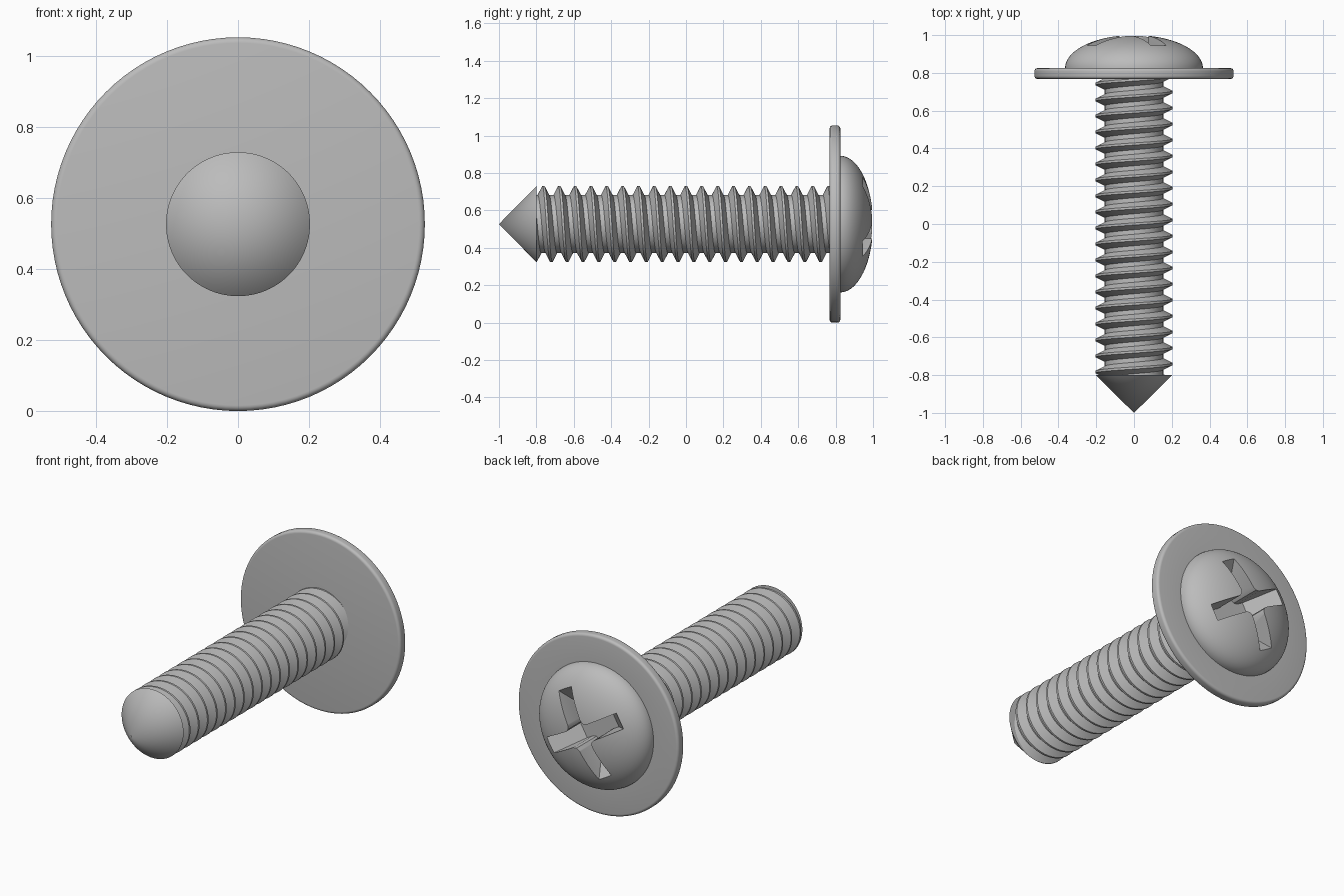
import bpy, bmesh, math
from mathutils import Vector

if "Cube" in bpy.data.objects:
    bpy.data.objects.remove(bpy.data.objects["Cube"], do_unlink=True)

AXIS_Z = 0.527      # height of the screw axis
SEGS = 96
CREST, ROOT, PITCH = 0.203, 0.155, 0.0847
TIP_BASE, HEAD_BACK = -0.8, 0.768

steel = bpy.data.materials.new("steel_grey")
steel.use_nodes = True
GREY = (0.5, 0.5, 0.5, 1)
steel.diffuse_color = GREY
steel.node_tree.nodes["Principled BSDF"].inputs["Base Color"].default_value = GREY


def make_object(name, bm, angle=30):
    bmesh.ops.remove_doubles(bm, verts=bm.verts, dist=1e-5)
    bmesh.ops.recalc_face_normals(bm, faces=bm.faces)
    mesh = bpy.data.meshes.new(name)
    bm.to_mesh(mesh)
    bm.free()
    mesh.materials.append(steel)
    obj = bpy.data.objects.new(name, mesh)
    bpy.context.collection.objects.link(obj)
    obj.location.z = AXIS_Z
    smooth(obj, angle)
    return obj


def smooth(obj, angle):
    bpy.ops.object.select_all(action="DESELECT")
    obj.select_set(True)
    bpy.context.view_layer.objects.active = obj
    bpy.ops.object.shade_smooth_by_angle(angle=math.radians(angle))


def lathe(name, profile):
    """Spin (radius, y) points around the y axis."""
    bm = bmesh.new()
    verts = [bm.verts.new((r, y, 0)) for r, y in profile]
    edges = [bm.edges.new(pair) for pair in zip(verts, verts[1:])]
    bmesh.ops.spin(bm, geom=verts + edges, cent=(0, 0, 0), axis=(0, 1, 0),
                   angle=math.tau, steps=SEGS, use_merge=True)
    return make_object(name, bm)


# Head: rounded flange and elliptical dome in one profile
FLANGE_R, FLANGE_FRONT, DOME_R = 0.527, 0.825, 0.365
ROUND = 0.016
profile = [(0, HEAD_BACK)]
for y, start in ((HEAD_BACK + ROUND, -90), (FLANGE_FRONT - ROUND, 0)):
    for i in range(6):
        a = math.radians(start + 18 * i)
        profile.append((FLANGE_R - ROUND + ROUND * math.cos(a), y + ROUND * math.sin(a)))
for i in range(25):
    a = math.pi / 2 * i / 24
    profile.append((DOME_R * math.cos(a), FLANGE_FRONT + (1 - FLANGE_FRONT) * math.sin(a)))
profile[-1] = (0, 1)
head = lathe("head", profile)

# Pointed tip
lathe("tip", [(0, -1), (CREST, TIP_BASE), (0, TIP_BASE)])

# Threaded shaft: a ridge profile swept along a helix, trimmed flat at both ends
ridge = [(-0.5, ROOT), (-0.36, ROOT), (-0.07, CREST), (0.07, CREST), (0.36, ROOT)]
bm = bmesh.new()
turns = range(-11, 12)
columns = []
for s in range(SEGS + 1):
    a = math.tau * s / SEGS
    column = []
    for k in turns:
        for offset, r in ridge:
            y = (k + offset + s / SEGS) * PITCH
            column.append(bm.verts.new((r * math.sin(a), y, r * math.cos(a))))
    columns.append(column)
for left, right in zip(columns, columns[1:]):
    for i in range(len(left) - 1):
        bm.faces.new((left[i], left[i + 1], right[i + 1], right[i]))
bmesh.ops.remove_doubles(bm, verts=bm.verts, dist=1e-5)
for y, direction in ((TIP_BASE, -1), (HEAD_BACK + 0.01, 1)):
    bmesh.ops.bisect_plane(bm, geom=bm.verts[:] + bm.edges[:] + bm.faces[:],
                           plane_co=(0, y, 0), plane_no=(0, direction, 0),
                           clear_outer=True)
make_object("threaded_shaft", bm, 25)

# Cross recess cutter: cross outline with softened inner corners, tapered inwards
HALF, FILLET = 0.047, 0.03
TURN = math.radians(60)


def cross_outline(bm, y, reach):
    quarter = [(reach, -HALF), (reach, HALF), (HALF + FILLET, HALF),
               (HALF + 0.3 * FILLET, HALF + 0.3 * FILLET), (HALF, HALF + FILLET)]
    ring = []
    for q in range(4):
        a = TURN + q * math.pi / 2
        for u, v in quarter:
            ring.append(bm.verts.new((u * math.cos(a) - v * math.sin(a), y,
                                      u * math.sin(a) + v * math.cos(a))))
    return ring


bm = bmesh.new()
low = cross_outline(bm, 0.81, 0.12)
high = cross_outline(bm, 1.05, 0.375)
bm.faces.new(low)
bm.faces.new(high)
for i in range(len(low)):
    j = (i + 1) % len(low)
    bm.faces.new((low[i], low[j], high[j], high[i]))
cutter = make_object("recess_cutter", bm)
cutter.hide_render = True

cut = head.modifiers.new("cross_recess", "BOOLEAN")
cut.operation = "DIFFERENCE"
cut.solver = "EXACT"
cut.object = cutter
bpy.context.view_layer.objects.active = head
bpy.ops.object.modifier_apply(modifier=cut.name)
bpy.data.objects.remove(cutter, do_unlink=True)
smooth(head, 30)
